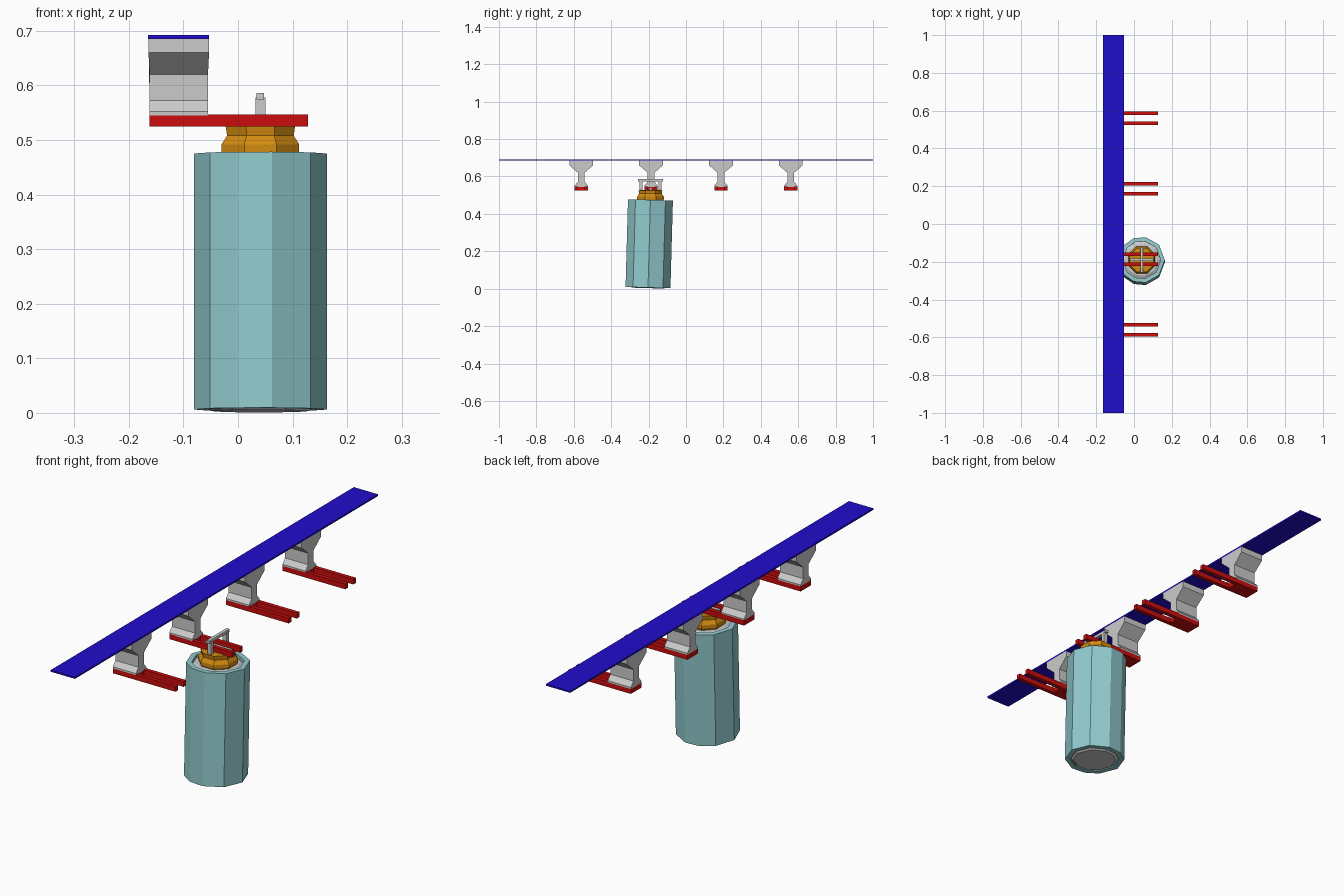
import bpy, bmesh
from math import cos, sin, pi, radians
from mathutils import Matrix, Vector

if "Cube" in bpy.data.objects:
    bpy.data.objects.remove(bpy.data.objects["Cube"])


def material(name, rgb):
    m = bpy.data.materials.new(name)
    m.diffuse_color = (*rgb, 1)
    m.use_nodes = True
    m.node_tree.nodes["Principled BSDF"].inputs["Base Color"].default_value = m.diffuse_color
    return m


BLUE = material("blue", (0.015, 0.004, 0.6))
RED = material("red", (0.6, 0.004, 0.004))
TEAL = material("teal", (0.29, 0.6, 0.62))
ORANGE = material("orange", (0.65, 0.26, 0.005))


def finish(name, bm, mat=None):
    bmesh.ops.recalc_face_normals(bm, faces=bm.faces[:])
    me = bpy.data.meshes.new(name)
    bm.to_mesh(me)
    bm.free()
    ob = bpy.data.objects.new(name, me)
    bpy.context.collection.objects.link(ob)
    if mat:
        me.materials.append(mat)
    return ob


def extrude(name, pts, vec, mat=None):
    """Closed outline pushed along a vector."""
    bm = bmesh.new()
    f = bm.faces.new([bm.verts.new(p) for p in pts])
    r = bmesh.ops.extrude_face_region(bm, geom=[f])
    bmesh.ops.translate(bm, vec=vec, verts=[v for v in r["geom"] if isinstance(v, bmesh.types.BMVert)])
    return finish(name, bm, mat)


def lathe(name, profile, angles, centre, mat=None, closed=False, matrix=Matrix()):
    """Low-poly turned part; capped at the ends, or a closed ring section."""
    bm = bmesh.new()
    rings = [[bm.verts.new(matrix @ Vector((centre[0] + r * cos(a), centre[1] + r * sin(a), z)))
              for a in angles] for r, z in profile]
    n = len(angles)
    pairs = list(zip(rings, rings[1:])) + ([(rings[-1], rings[0])] if closed else [])
    for a, b in pairs:
        for i in range(n):
            j = (i + 1) % n
            bm.faces.new((a[i], a[j], b[j], b[i]))
    if not closed:
        bm.faces.new(rings[0])
        bm.faces.new(rings[-1])
    return finish(name, bm, mat)


def box(name, x0, x1, y0, y1, z0, z1, mat=None):
    return extrude(name, [(x0, y0, z0), (x1, y0, z0), (x1, y1, z0), (x0, y1, z0)], (0, 0, z1 - z0), mat)


# overhead rail
box("rail", -0.165, -0.053, -1, 1, 0.685, 0.692, BLUE)

# hangers: flared bracket and two-pronged fork
half = [(0.035, 0.545), (0.035, 0.552), (0.018, 0.572), (0.018, 0.62), (0.064, 0.66), (0.064, 0.686)]
for y in (-0.56, -0.187, 0.187, 0.56):
    prof = half + [(-a, z) for a, z in reversed(half)]
    bracket = extrude("bracket", [(-0.162, y + a, z) for a, z in prof], (0.107, 0, 0))
    for v in bracket.data.vertices:
        if v.co.z > 0.65:
            v.co.x += 0.002 if v.co.x > -0.1 else -0.002
    fork = [(-0.162, -0.035), (-0.055, -0.035), (0.128, -0.035), (0.128, -0.018), (-0.055, -0.018),
            (-0.055, 0.018), (0.128, 0.018), (0.128, 0.035), (-0.162, 0.035)]
    extrude("fork", [(a, y + b, 0.525) for a, b in fork], (0, 0, 0.022), RED)

# hanging canister, leaning slightly
C = (0.041, -0.19)
P = Vector((C[0], C[1], 0.477))
tilt = Matrix.Translation(P) @ Matrix.Rotation(radians(-1.6), 4, 'X') @ Matrix.Translation(-P)
sides = [radians(a) for a in (0, 41, 80, 110, 139, 180, 221, 250, 280, 319)]
lathe("canister_shell", [(0.122, 0.006), (0.122, 0.475), (0.1, 0.475), (0.1, 0.006)], sides, C, TEAL, True, tilt)
lathe("canister_core", [(0.088, 0.003), (0.1, 0.012), (0.1, 0.462), (0.085, 0.47)], sides, C, None, False, tilt)

# orange collar
octo = [i * pi / 4 + pi / 8 for i in range(8)]
lathe("collar", [(0.07, 0.465), (0.077, 0.478), (0.077, 0.492), (0.066, 0.508), (0.069, 0.526), (0.05, 0.527)],
      octo, C, ORANGE)

# carrying handle: arch over the prongs and cross bar between them
for s in (-1, 1):
    y = C[1] + s * 0.05
    box("handle_post", 0.032, 0.05, y - 0.008, y + 0.008, 0.52, 0.578)
box("handle_bar", 0.034, 0.048, C[1] - 0.066, C[1] + 0.066, 0.574, 0.586)
box("cross_bar", -0.022, 0.104, C[1] - 0.007, C[1] + 0.007, 0.527, 0.54)
